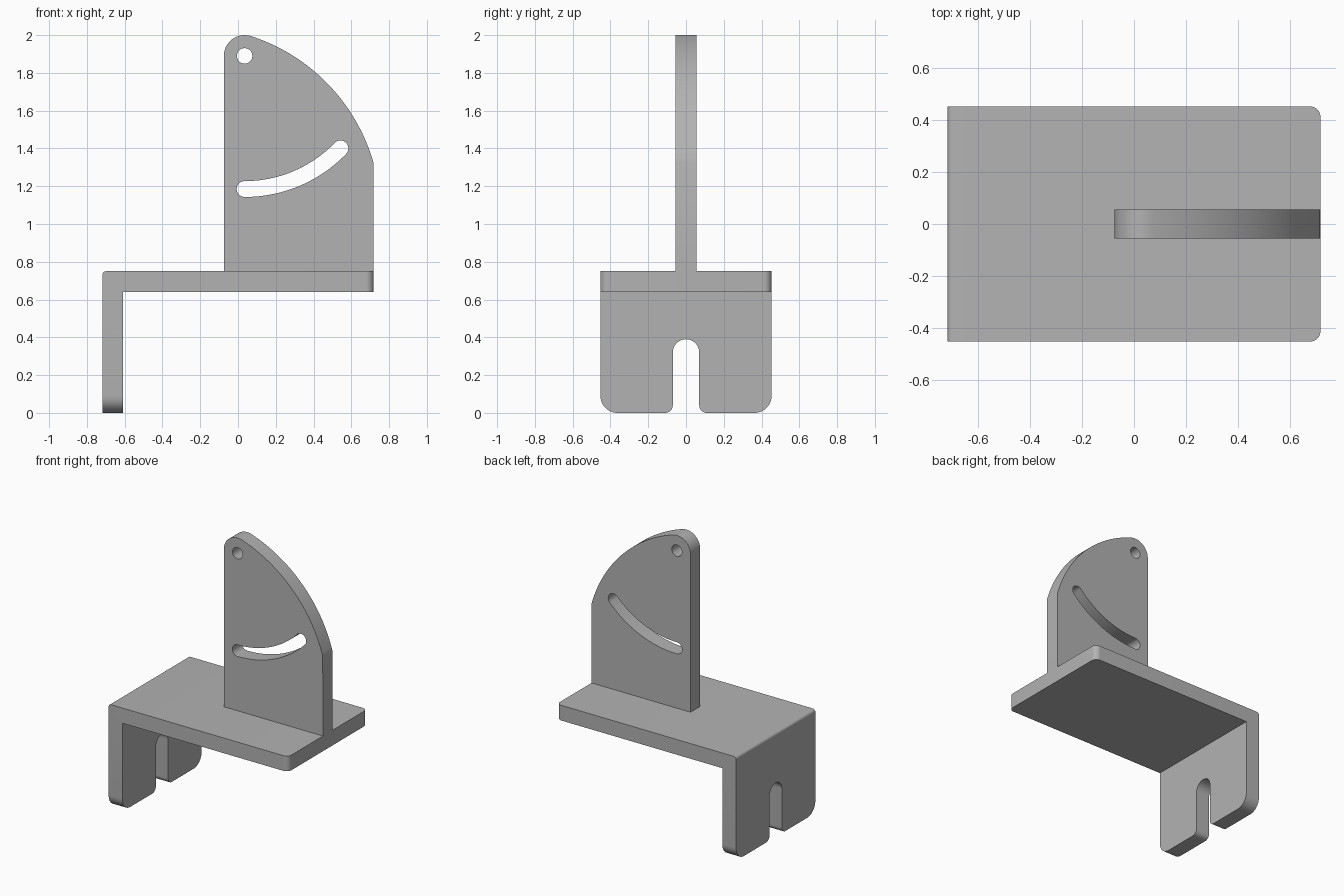
import bpy, bmesh
from math import cos, sin, radians, atan2, degrees
from mathutils import Vector

cube = bpy.data.objects.get("Cube")
if cube:
    bpy.data.objects.remove(cube, do_unlink=True)

grey = bpy.data.materials.new("plain grey")
grey.use_nodes = True
colour = (0.45, 0.45, 0.45, 1)
grey.diffuse_color = colour
grey.node_tree.nodes["Principled BSDF"].inputs["Base Color"].default_value = colour

X, Y, T = 0.718, 0.453, 0.11        # half length, half width, sheet thickness
TOP = 0.75                          # top of the base plate


def arc(cx, cy, r, start, end, n=16):
    angles = [radians(start + (end - start) * i / n) for i in range(n + 1)]
    return [(cx + r * cos(a), cy + r * sin(a)) for a in angles]


def prism(name, outline, place, depth):
    """Extrude a flat outline, placed in space by a function, along depth."""
    bm = bmesh.new()
    face = bm.faces.new([bm.verts.new(place(*p)) for p in outline])
    ext = bmesh.ops.extrude_face_region(bm, geom=[face])
    verts = [g for g in ext["geom"] if isinstance(g, bmesh.types.BMVert)]
    bmesh.ops.translate(bm, verts=verts, vec=depth)
    bmesh.ops.recalc_face_normals(bm, faces=bm.faces[:])
    mesh = bpy.data.meshes.new(name)
    bm.to_mesh(mesh)
    bm.free()
    mesh.materials.append(grey)
    ob = bpy.data.objects.new(name, mesh)
    bpy.context.collection.objects.link(ob)
    return ob


def round_edges(ob, test, radius, segments=10):
    bm = bmesh.new()
    bm.from_mesh(ob.data)
    edges = [e for e in bm.edges if all(test(v.co) for v in e.verts)]
    bmesh.ops.bevel(bm, geom=edges, offset=radius, segments=segments,
                    profile=0.5, affect='EDGES')
    bm.to_mesh(ob.data)
    bm.free()


def cut(ob, cutters):
    for c in cutters:
        c.hide_render = True
        mod = ob.modifiers.new("cut", 'BOOLEAN')
        mod.operation, mod.solver, mod.object = 'DIFFERENCE', 'EXACT', c
    deps = bpy.context.evaluated_depsgraph_get()
    mesh = bpy.data.meshes.new_from_object(ob.evaluated_get(deps))
    ob.modifiers.clear()
    ob.data = mesh
    for c in cutters:
        bpy.data.objects.remove(c, do_unlink=True)


def smooth(ob):
    ob.data.polygons.foreach_set("use_smooth", [True] * len(ob.data.polygons))
    ob.data.set_sharp_from_angle(angle=radians(30))


def near(a, b):
    return abs(a - b) < 1e-4


# Bent base: plate and downturned leg in one L-shaped sheet
ell = [(-X, 0), (-X + T, 0), (-X + T, TOP - T), (X, TOP - T), (X, TOP), (-X, TOP)]
base = prism("bent_base", ell, lambda x, z: (x, -Y, z), Vector((0, 2 * Y, 0)))
for side in (-Y, Y):
    round_edges(base, lambda c: near(c.x, X) and near(c.y, side), 0.04)
    round_edges(base, lambda c: near(c.z, 0) and near(c.y, side), 0.09)
round_edges(base, lambda c: near(c.x, -X) and near(c.z, TOP), 0.02, 6)

# Open slot in the leg, with a round top and flared mouth
w, f = 0.07, 0.04
mouth = ([(w + f, -0.1)] + arc(w + f, f, f, 270, 180, 8) + arc(0, 0.32, w, 0, 180)
         + arc(-w - f, f, f, 0, -90, 8) + [(-w - f, -0.1)])
cut(base, [prism("leg_slot_cutter", mouth, lambda y, z: (-X - 0.1, y, z),
                 Vector((T + 0.2, 0, 0)))])
smooth(base)

# Upright fin: pivot corner, sweeping outer edge
px, pz, pr = 0.035, 1.89, 0.11      # pivot centre and corner radius
ox, oz, rad = -0.237, 1.05, 0.993   # outer sweep
join = degrees(atan2(pz - oz, px - ox))
sweep_end = degrees(atan2(1.328 - oz, X - ox))
outline = ([(px - pr, TOP), (X, TOP)] + arc(ox, oz, rad, sweep_end, join, 40)
           + arc(px, pz, pr, join, 180, 20)[1:])
half = T / 2
fin = prism("upright_fin", outline, lambda x, z: (x, -half, z), Vector((0, T, 0)))

# Pivot hole and curved adjustment slot
R, s, end = 0.705, 0.042, 316
ex, ez = arc(px, pz, R, end, end, 1)[0]
slot = (arc(px, pz, R + s, 270, end, 32) + arc(ex, ez, s, end, end + 180)[1:]
        + arc(px, pz, R - s, end, 270, 32)[1:] + arc(px, pz - R, s, 90, 270)[1:-1])
hole = arc(px, pz, 0.041, 0, 360, 32)[:-1]
cut(fin, [prism(n, o, lambda x, z: (x, -T, z), Vector((0, 2 * T, 0)))
          for n, o in (("pivot_cutter", hole), ("curved_slot_cutter", slot))])
smooth(fin)
